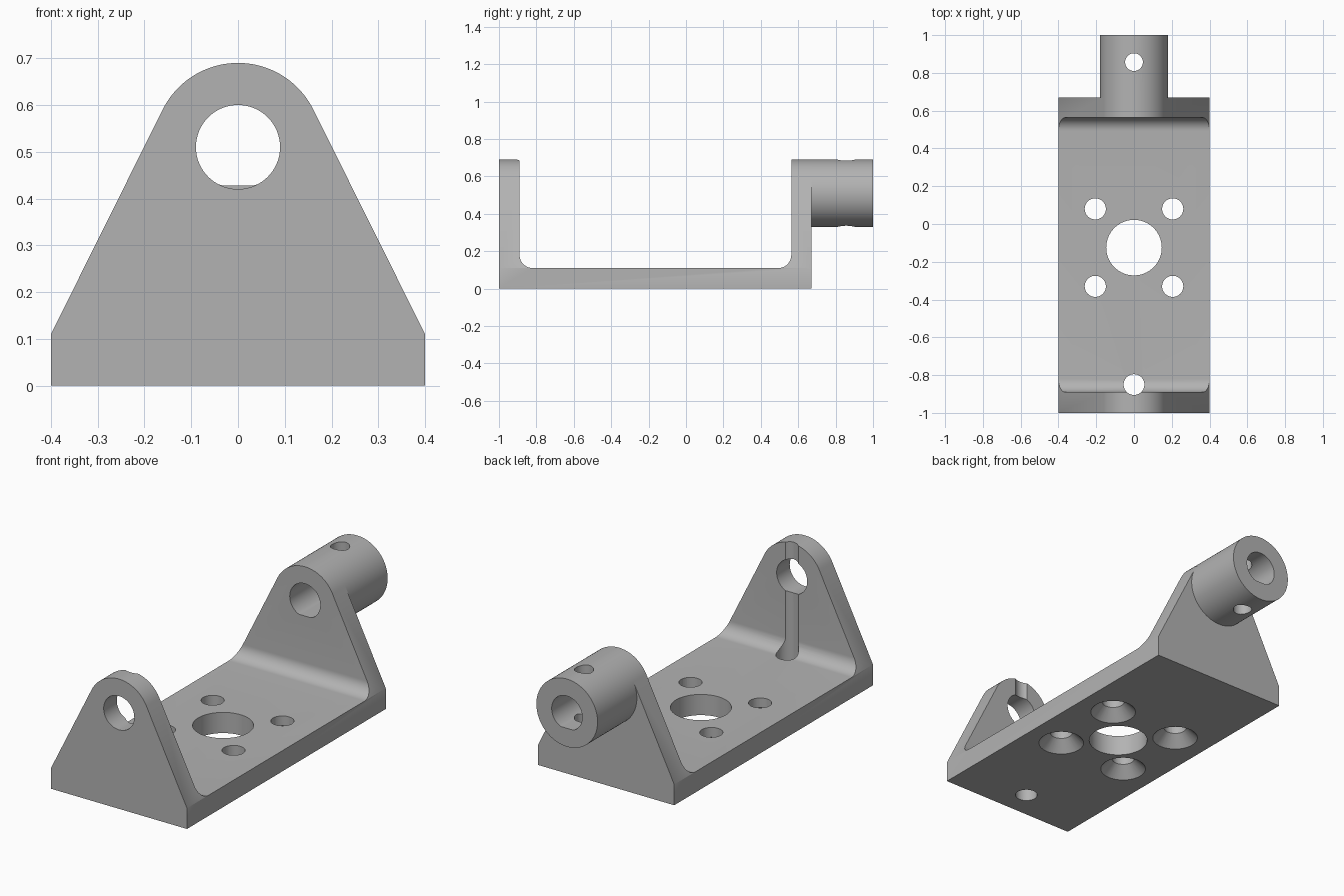
import bpy, bmesh
from math import sin, cos, pi, radians

if "Cube" in bpy.data.objects:
    bpy.data.objects.remove(bpy.data.objects["Cube"])

metal = bpy.data.materials.new("plain grey metal")
grey = (0.45, 0.45, 0.45, 1)
metal.diffuse_color = grey
metal.use_nodes = True
metal.node_tree.nodes["Principled BSDF"].inputs["Base Color"].default_value = grey

AXIS_Z = 0.51            # height of the shaft axis
OUTER, BORE = 0.18, 0.09


def arc(cx, cy, r, start=0, end=360, n=64):
    """Points on an arc; a full circle leaves out the repeated end."""
    last = n if end - start == 360 else n + 1
    angles = [radians(start + (end - start) * i / n) for i in range(last)]
    return [(cx + r * cos(a), cy + r * sin(a)) for a in angles]


def prism(name, points, axis, lo, hi):
    """Closed outline extruded along x, y or z from lo to hi."""
    place = {"x": lambda a, b, d: (d, a, b),
             "y": lambda a, b, d: (a, d, b),
             "z": lambda a, b, d: (a, b, d)}[axis]
    bm = bmesh.new()
    bottom = [bm.verts.new(place(a, b, lo)) for a, b in points]
    top = [bm.verts.new(place(a, b, hi)) for a, b in points]
    bm.faces.new(bottom)
    bm.faces.new(top)
    for i in range(len(points)):
        j = (i + 1) % len(points)
        bm.faces.new((bottom[i], bottom[j], top[j], top[i]))
    return finish(name, bm)


def finish(name, bm):
    bmesh.ops.recalc_face_normals(bm, faces=bm.faces)
    mesh = bpy.data.meshes.new(name)
    bm.to_mesh(mesh)
    bm.free()
    mesh.materials.append(metal)
    ob = bpy.data.objects.new(name, mesh)
    bpy.context.collection.objects.link(ob)
    return ob


def countersink(x, y):
    """Cone that widens a screw hole at the underside."""
    bm = bmesh.new()
    bmesh.ops.create_cone(bm, cap_ends=True, segments=48,
                          radius1=0.133, radius2=0.035, depth=0.1)
    bmesh.ops.translate(bm, verts=bm.verts, vec=(x, y, 0.03))
    return finish("countersink", bm)


def combine(ob, tool, operation="DIFFERENCE"):
    """Apply a boolean and discard the tool."""
    mod = ob.modifiers.new("cut", "BOOLEAN")
    mod.operation, mod.solver, mod.object = operation, "EXACT", tool
    graph = bpy.context.evaluated_depsgraph_get()
    mesh = bpy.data.meshes.new_from_object(ob.evaluated_get(graph))
    ob.modifiers.clear()
    ob.data = mesh
    bpy.data.objects.remove(tool)


def smooth(ob):
    bpy.ops.object.select_all(action="DESELECT")
    ob.select_set(True)
    bpy.context.view_layer.objects.active = ob
    bpy.ops.object.shade_smooth_by_angle(angle=radians(30))


# U-shaped bracket with filleted inner corners
side = [(-1, 0), (0.67, 0), (0.67, 0.8), (0.563, 0.8)]
side += arc(0.493, 0.18, 0.07, 0, -90, 12)
side += arc(-0.82, 0.18, 0.07, 270, 180, 12)
side += [(-0.89, 0.8), (-1, 0.8)]
bracket = prism("bracket", side, "x", -0.5, 0.5)

# tapered, round-topped outline of both uprights
outline = [(-0.4, -0.1), (0.4, -0.1), (0.4, 0.11)]
outline += arc(0, AXIS_Z, OUTER, 26.565, 153.435, 40) + [(-0.4, 0.11)]
combine(bracket, prism("outline", outline, "y", -1.2, 1.2), "INTERSECT")

# shaft holes: round in the front upright, flat-bottomed at the back
round_bore = arc(0, AXIS_Z, BORE)
flat_bore = [(x, max(z, 0.428)) for x, z in round_bore]
combine(bracket, prism("front_bore", round_bore, "y", -1.1, -0.7))
combine(bracket, prism("back_bore", flat_bore, "y", 0.45, 0.8))

# pin hole that grooves the inside of the front upright
combine(bracket, prism("pin_hole", arc(0, -0.85, 0.055), "z", -0.2, 0.9))

# centre hole and four countersunk screw holes in the base
combine(bracket, prism("centre_hole", arc(0, -0.125, 0.147), "z", -0.2, 0.3))
for x in (-0.205, 0.205):
    for y in (-0.33, 0.08):
        combine(bracket, prism("screw_hole", arc(x, y, 0.056, n=48), "z", -0.2, 0.3))
        combine(bracket, countersink(x, y))
smooth(bracket)

# shaft socket with its cross hole
socket = prism("shaft_socket", arc(0, AXIS_Z, OUTER, n=96), "y", 0.67, 1)
combine(socket, prism("socket_bore", flat_bore, "y", 0.5, 1.2))
combine(socket, prism("cross_hole", arc(0, 0.857, 0.047, n=48), "z", 0.1, 0.9))
smooth(socket)
